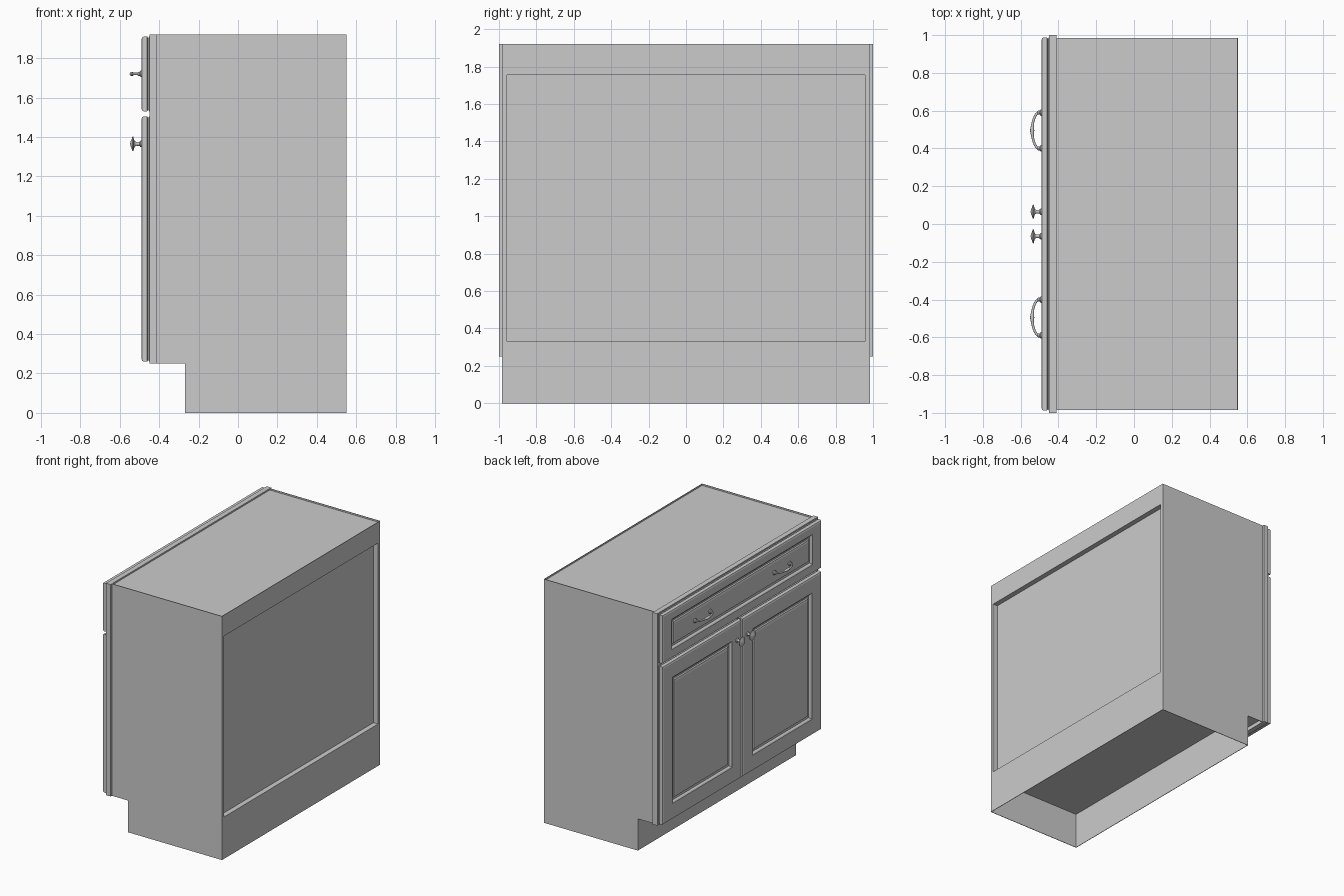
import bpy, bmesh, math
from mathutils import Matrix, Vector

if "Cube" in bpy.data.objects:
    bpy.data.objects.remove(bpy.data.objects["Cube"], do_unlink=True)

grey = bpy.data.materials.new("cabinet grey")
grey.use_nodes = True
COL = (0.6, 0.6, 0.6, 1)
grey.diffuse_color = COL
grey.node_tree.nodes["Principled BSDF"].inputs["Base Color"].default_value = COL


def finish(name, bm, smooth=False):
    bmesh.ops.recalc_face_normals(bm, faces=bm.faces)
    me = bpy.data.meshes.new(name)
    bm.to_mesh(me)
    bm.free()
    me.materials.append(grey)
    ob = bpy.data.objects.new(name, me)
    bpy.context.collection.objects.link(ob)
    if smooth:
        bpy.ops.object.select_all(action='DESELECT')
        ob.select_set(True)
        bpy.context.view_layer.objects.active = ob
        bpy.ops.object.shade_smooth_by_angle(angle=math.radians(40))
    return ob


def box(name, x0, x1, y0, y1, z0, z1):
    bm = bmesh.new()
    m = Matrix.Translation(((x0 + x1) / 2, (y0 + y1) / 2, (z0 + z1) / 2))
    m = m @ Matrix.Diagonal((x1 - x0, y1 - y0, z1 - z0, 1))
    bmesh.ops.create_cube(bm, size=1, matrix=m)
    return finish(name, bm)


def loft(bm, rings):
    """Bridge a list of equal-length point rings and cap both ends."""
    vs = [[bm.verts.new(p) for p in r] for r in rings]
    n = len(vs[0])
    for a, b in zip(vs, vs[1:]):
        for i in range(n):
            bm.faces.new((a[i], a[(i + 1) % n], b[(i + 1) % n], b[i]))
    bm.faces.new(vs[0])
    bm.faces.new(vs[-1])


def raised_panel(name, y0, y1, z0, z1, my, mz):
    """Moulded front: (margin share, extra inset, x) steps of nested rectangles."""
    steps = [(0, 0, -0.45), (0, 0.008, -0.456), (0, 0, -0.461), (0, 0, -0.478),
             (0, 0.004, -0.486), (0, 0.014, -0.49), (1, 0, -0.49),
             (1, 0.008, -0.484), (1, 0.014, -0.472), (1, 0.03, -0.472),
             (1, 0.036, -0.48), (1, 0.05, -0.484)]
    rings = []
    for k, e, x in steps:
        a, b = k * my + e, k * mz + e
        rings.append([(x, y0 + a, z0 + b), (x, y1 - a, z0 + b),
                      (x, y1 - a, z1 - b), (x, y0 + a, z1 - b)])
    bm = bmesh.new()
    loft(bm, rings)
    return finish(name, bm)


def turned(bm, profile, y, z, n=20):
    """Revolve (x, radius) pairs about an axis parallel to x."""
    loft(bm, [[(x, y + r * math.cos(2 * math.pi * i / n), z + r * math.sin(2 * math.pi * i / n))
               for i in range(n)] for x, r in profile])


# Carcass: core, notched thin side skins, toe kick
T = 0.004
W = 0.985
box("carcass_core", -0.41, 0.51, -W + T, W - T, 0.28, 1.908)
outline = [(-0.41, 0.25), (-0.27, 0.25), (-0.27, 0), (0.55, 0), (0.55, 1.92), (-0.41, 1.92)]
for side, s in (("left", 1), ("right", -1)):
    bm = bmesh.new()
    loft(bm, [[(x, s * y, z) for x, z in outline] for y in (W, W - T)])
    finish(side + "_side_panel", bm)
box("toe_kick", -0.27, -0.27 + T, -W + T, W - T, 0, 0.28)

# Back frame around the recessed back panel
box("back_lower_skirt", 0.55 - T, 0.55, -W + T, W - T, 0, 0.28)
box("back_bottom_rail", 0.51, 0.55, -W + T, W - T, 0.28, 0.33)
box("back_top_rail", 0.51, 0.55, -W + T, W - T, 1.755, 1.908)
box("back_top_lip", 0.55 - T, 0.55, -W + T, W - T, 1.908, 1.92)
for side, s in (("left", 1), ("right", -1)):
    y0, y1 = sorted((s * 0.958, s * (W - T)))
    box("back_stile_" + side, 0.51, 0.55, y0, y1, 0.33, 1.755)

# Front: face frame, drawer and two doors
box("face_frame", -0.45, -0.41, -1, 1, 0.25, 1.92)
raised_panel("drawer_front", -0.988, 0.988, 1.53, 1.91, 0.11, 0.07)
raised_panel("left_door", 0.006, 0.988, 0.26, 1.505, 0.12, 0.125)
raised_panel("right_door", -0.988, -0.006, 0.26, 1.505, 0.12, 0.125)

# Door knobs
KNOB = [(-0.488, 0.017), (-0.494, 0.017), (-0.499, 0.011), (-0.515, 0.009), (-0.523, 0.013),
        (-0.528, 0.024), (-0.531, 0.037), (-0.536, 0.037), (-0.54, 0.022), (-0.545, 0.012),
        (-0.547, 0.003)]
for side, s in (("left", 1), ("right", -1)):
    bm = bmesh.new()
    turned(bm, KNOB, s * 0.065, 1.365)
    finish(side + "_door_knob", bm, True)

# Drawer pulls: bowed bar with thicker middle, on two turned feet
FOOT = [(-0.488, 0.017), (-0.494, 0.017), (-0.499, 0.011), (-0.507, 0.011), (-0.512, 0.004)]
for side, s in (("left", 1), ("right", -1)):
    bm = bmesh.new()
    for f in (-1, 1):
        turned(bm, FOOT, s * 0.495 + f * 0.095, 1.72, 14)
    rings = []
    N = 24
    for i in range(N + 1):
        t = math.pi * i / N
        c = Vector((-0.495 - 0.044 * math.sin(t), s * 0.495 - 0.1 * math.cos(t), 1.72))
        tan = Vector((-0.044 * math.cos(t), 0.1 * math.sin(t), 0)).normalized()
        side_dir = tan.cross(Vector((0, 0, 1)))
        r = 0.0065 + 0.0045 * math.exp(-((t - math.pi / 2) / 0.25) ** 2)
        rings.append([c + r * (math.cos(a) * side_dir + math.sin(a) * Vector((0, 0, 1)))
                      for a in (2 * math.pi * k / 10 for k in range(10))])
    loft(bm, rings)
    finish(side + "_drawer_pull", bm, True)
